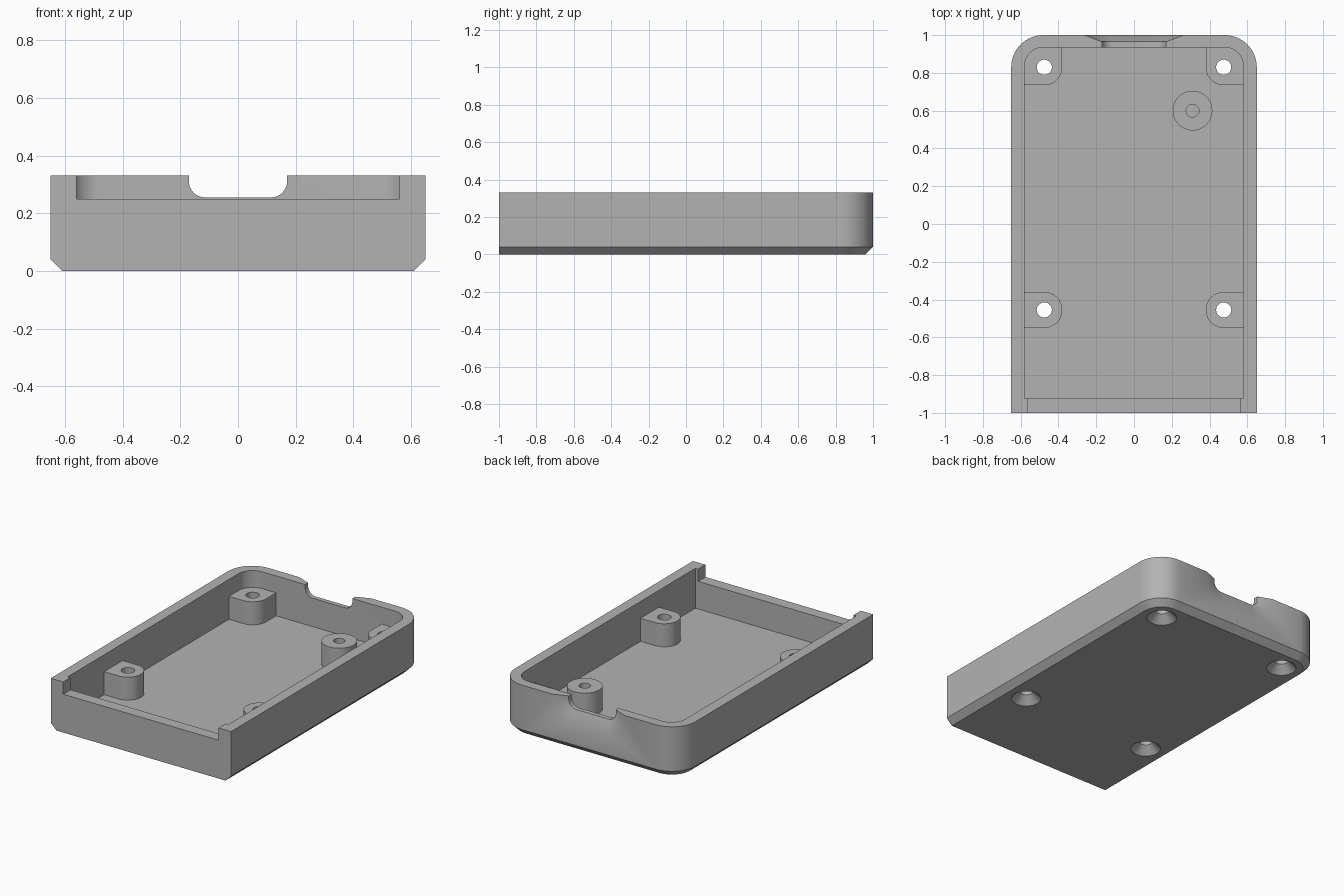
import bpy
import bmesh
from math import cos, sin, pi, radians

if "Cube" in bpy.data.objects:
    bpy.data.objects.remove(bpy.data.objects["Cube"], do_unlink=True)

grey = bpy.data.materials.new("mid grey")
grey.use_nodes = True
GREY = (0.45, 0.45, 0.45, 1)
grey.diffuse_color = GREY
grey.node_tree.nodes["Principled BSDF"].inputs["Base Color"].default_value = GREY

HEIGHT, FLOOR, POST_TOP = 0.33, 0.07, 0.22
HALF_W, CHAMFER, CORNER = 0.65, 0.04, 0.17
POST_X, POST_R = 0.475, 0.095
FRONT_POST_Y, BACK_POST_Y = -0.455, 0.83


def arc(cx, cy, r, start, end, steps=16):
    return [(cx + r * cos(start + (end - start) * i / steps),
             cy + r * sin(start + (end - start) * i / steps)) for i in range(steps + 1)]


def u_shape(half, near, far, r):
    """Rectangle whose two far corners are rounded."""
    s = 1 if far > near else -1
    right = [(x, far + s * (y - r)) for x, y in arc(half - r, 0, r, 0, pi / 2)]
    left = [(-x, y) for x, y in reversed(right)]
    if abs(half - r) < 1e-6:
        left = left[1:]
    return [(half, near)] + right + left + [(-half, near)]


def loft(name, rings):
    """Solid through matching rings of 3D points, capped at both ends."""
    bm = bmesh.new()
    loops = [[bm.verts.new(p) for p in ring] for ring in rings]
    n = len(loops[0])
    for a, b in zip(loops, loops[1:]):
        for i in range(n):
            j = (i + 1) % n
            bm.faces.new((a[i], a[j], b[j], b[i]))
    bm.faces.new(loops[0])
    bm.faces.new(loops[-1])
    bmesh.ops.recalc_face_normals(bm, faces=bm.faces)
    mesh = bpy.data.meshes.new(name)
    bm.to_mesh(mesh)
    bm.free()
    mesh.materials.append(grey)
    obj = bpy.data.objects.new(name, mesh)
    bpy.context.collection.objects.link(obj)
    return obj


def prism(name, outline, z0, z1):
    return loft(name, [[(x, y, z) for x, y in outline] for z in (z0, z1)])


def lathe(name, x, y, profile):
    """Round solid from (radius, height) pairs."""
    return loft(name, [[(px, py, z) for px, py in arc(x, y, r, 0, 2 * pi, 40)[:-1]]
                       for r, z in profile])


def combine(target, tool, operation):
    mod = target.modifiers.new(operation, 'BOOLEAN')
    mod.operation, mod.solver, mod.object = operation, 'EXACT', tool
    bpy.context.view_layer.objects.active = target
    bpy.ops.object.modifier_apply(modifier=mod.name)
    bpy.data.objects.remove(tool, do_unlink=True)


# Outer tray with a chamfered bottom edge on the sides and back
rings = []
for inset, z in ((CHAMFER, 0), (0, CHAMFER), (0, HEIGHT)):
    outline = u_shape(HALF_W - inset, -1, 1 - inset, CORNER - inset)
    rings.append([(x, y, z) for x, y in outline])
tray = loft("enclosure_tray", rings)

# Inner cavity
combine(tray, prism("cavity", u_shape(0.58, -0.925, 0.935, 0.1), FLOOR, 0.5), 'DIFFERENCE')

# Screw posts merged into the walls
for side in (-1, 1):
    front = [(side * (POST_X - (v + 0.0)), FRONT_POST_Y + u)
             for u, v in u_shape(POST_R, -0.125, POST_R, POST_R)]
    combine(tray, prism("front_post", front, 0.05, POST_TOP), 'UNION')
    inner = POST_X - POST_R
    back = arc(POST_X, BACK_POST_Y, POST_R, pi, 1.5 * pi)
    back += [(0.59, BACK_POST_Y - POST_R), (0.59, 0.94), (inner, 0.94)]
    back = [(side * x, y) for x, y in back]
    combine(tray, prism("back_post", back, 0.05, POST_TOP), 'UNION')

# Round standoff with a blind hole
combine(tray, lathe("standoff", 0.31, 0.6, [(0.105, 0.05), (0.105, POST_TOP)]), 'UNION')
combine(tray, lathe("blind_hole", 0.31, 0.6, [(0.034, 0.08), (0.034, 0.4)]), 'DIFFERENCE')

# Countersunk through holes
for x in (-POST_X, POST_X):
    for y in (FRONT_POST_Y, BACK_POST_Y):
        profile = [(0.1, -0.01), (0.04, 0.05), (0.04, 0.4)]
        combine(tray, lathe("screw_hole", x, y, profile), 'DIFFERENCE')

# Lowered front wall
slot = [(-0.56, -1.1), (0.56, -1.1), (0.56, -0.85), (-0.56, -0.85)]
combine(tray, prism("front_slot", slot, 0.25, 0.5), 'DIFFERENCE')

# Cable notch in the back wall, flaring outward
rings = []
for y, grow in ((0.9, 0), (0.965, 0), (1.007, 0.108)):
    outline = u_shape(0.17 + grow, 0.5, 0.255 - grow, 0.055 + grow)
    rings.append([(x, y, z) for x, z in outline])
combine(tray, loft("cable_notch", rings), 'DIFFERENCE')

# Smooth rounded surfaces, crisp edges
bpy.ops.object.select_all(action='DESELECT')
tray.select_set(True)
bpy.context.view_layer.objects.active = tray
bpy.ops.object.shade_smooth_by_angle(angle=radians(30))
